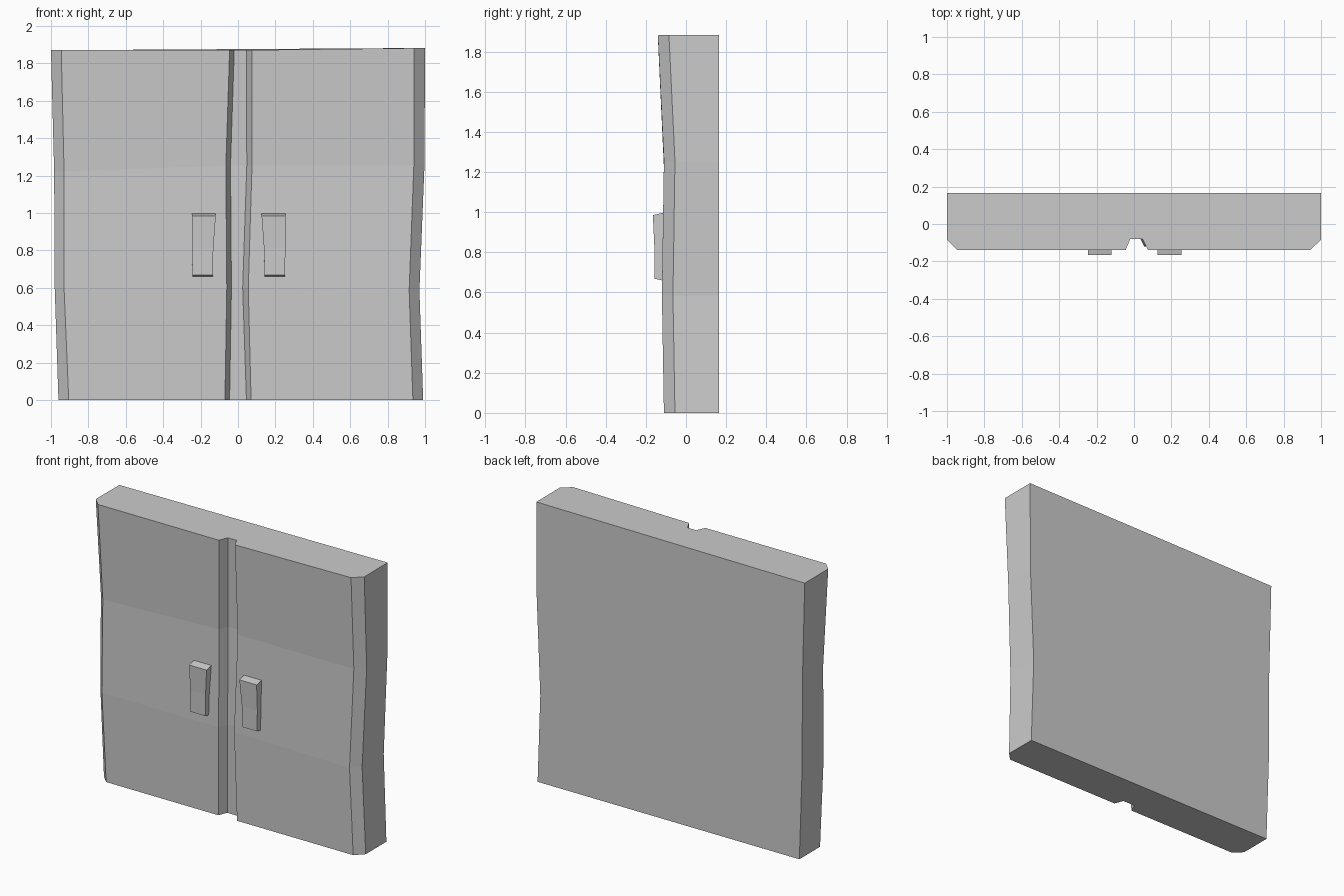
import bpy, bmesh

if "Cube" in bpy.data.objects:
    bpy.data.objects.remove(bpy.data.objects["Cube"])


def loft(name, rings):
    """Skin a stack of equal-length rings and cap both ends."""
    bm = bmesh.new()
    loops = [[bm.verts.new(p) for p in r] for r in rings]
    n = len(loops[0])
    for a, b in zip(loops, loops[1:]):
        for i in range(n):
            j = (i + 1) % n
            bm.faces.new((a[i], a[j], b[j], b[i]))
    bm.faces.new(loops[0])
    bm.faces.new(loops[-1])
    bmesh.ops.recalc_face_normals(bm, faces=bm.faces)
    me = bpy.data.meshes.new(name)
    bm.to_mesh(me)
    bm.free()
    ob = bpy.data.objects.new(name, me)
    bpy.context.collection.objects.link(ob)
    return ob


# Door slab: bent outline with chamfered sides and a central groove
BACK, STEP = 0.165, 0.055
# z left, z middle, z right, front y, then x of: side, chamfer, groove (4), chamfer, side
levels = [
    (0.0, 0.0, 0.0, -0.11, (-0.96, -0.905, -0.07, -0.045, 0.045, 0.07, 0.935, 0.99)),
    (0.60, 0.60, 0.585, -0.12, (-0.98, -0.93, -0.06, -0.035, 0.025, 0.055, 0.915, 0.97)),
    (1.22, 1.255, 1.255, -0.11, (-0.983, -0.93, -0.065, -0.04, 0.047, 0.075, 0.94, 0.997)),
    (1.87, 1.87, 1.882, -0.14, (-1.0, -0.945, -0.045, -0.02, 0.045, 0.075, 0.94, 1.0)),
]
rings = []
for zl, zm, zr, f, xs in levels:
    ys = (f + STEP, f, f, f + STEP + 0.005, f + STEP + 0.005, f, f, f + STEP)
    pts = list(zip(xs, ys)) + [(xs[-1], BACK), (xs[0], BACK)]
    rings.append([(x, y, zm + abs(x) * ((zr if x > 0 else zl) - zm)) for x, y in pts])
loft("door_slab", rings)

# Pull handles: tapered, slightly bowed blocks, one mirrored
# inner x, outer x, front y, front z, back z
handle = [
    (0.135, 0.243, -0.156, 0.668, 0.656),
    (0.132, 0.247, -0.157, 0.81, 0.81),
    (0.119, 0.247, -0.165, 0.985, 1.0),
]
for side, name, shift in ((-1, "left_handle", 0), (1, "right_handle", 0.007)):
    loft(name, [[(side * xi + shift, f, zf), (side * xo + shift, f, zf),
                 (side * xo + shift, -0.10, zb), (side * xi + shift, -0.10, zb)]
                for xi, xo, f, zf, zb in handle])
